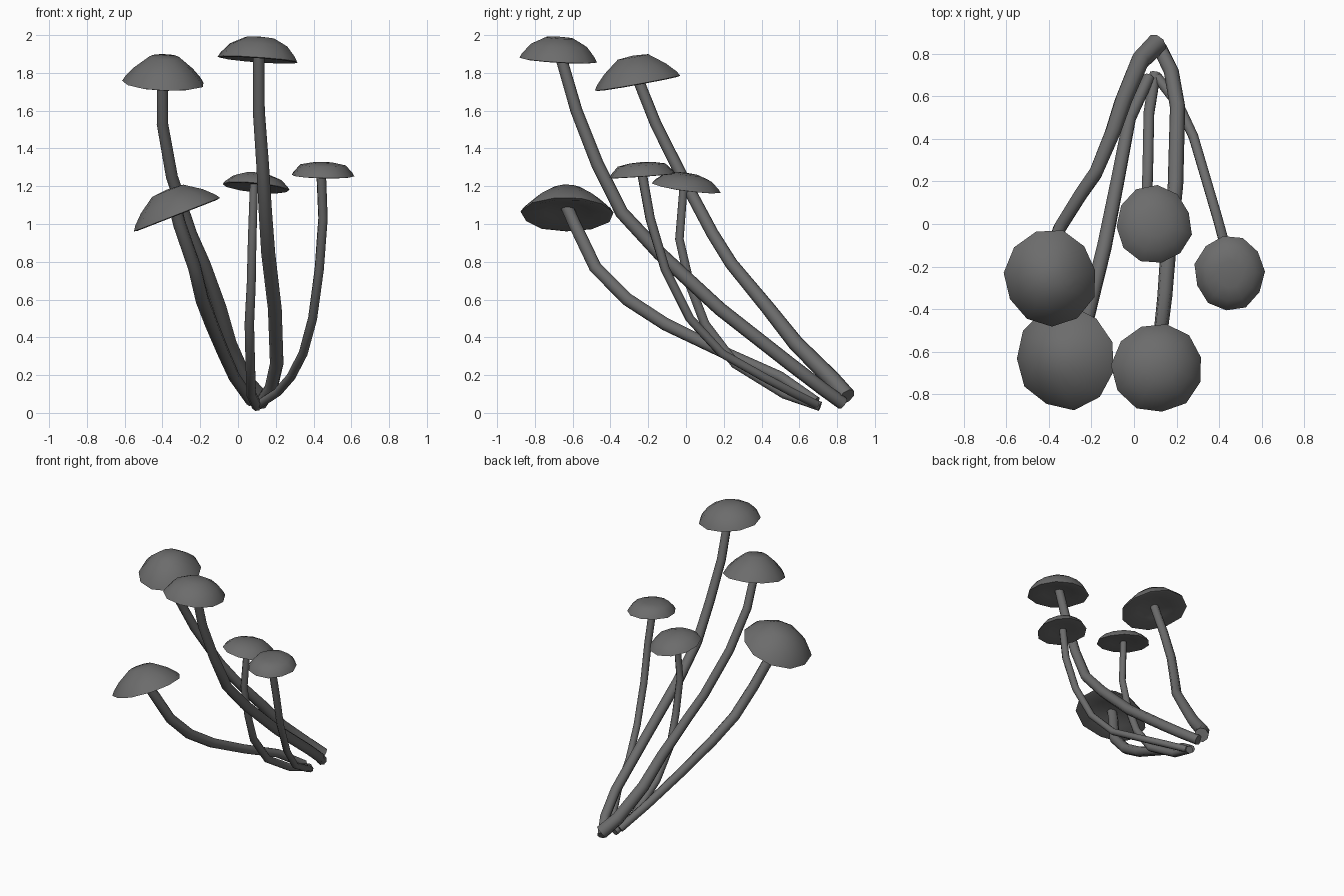
import bpy, bmesh, math, random
from mathutils import Vector

if "Cube" in bpy.data.objects:
    bpy.data.objects.remove(bpy.data.objects["Cube"])

random.seed(4)

grey = bpy.data.materials.new("dark_grey")
grey.diffuse_color = (0.15, 0.15, 0.15, 1)
grey.use_nodes = True
grey.node_tree.nodes["Principled BSDF"].inputs["Base Color"].default_value = grey.diffuse_color


def finish(obj, convert=False):
    bpy.ops.object.select_all(action='DESELECT')
    obj.select_set(True)
    bpy.context.view_layer.objects.active = obj
    obj.data.materials.append(grey)
    if convert:
        bpy.ops.object.convert(target='MESH')
    bpy.ops.object.shade_smooth_by_angle(angle=math.radians(50))


def add_stem(name, points, radii):
    """Eight-sided tapered tube along a path; radii run (top, middle, base)."""
    curve = bpy.data.curves.new(name, 'CURVE')
    curve.dimensions = '3D'
    curve.bevel_depth = 1.0
    curve.bevel_resolution = 2
    curve.use_fill_caps = True
    spline = curve.splines.new('POLY')
    spline.points.add(len(points) - 1)
    top, mid, base = radii
    for i, (p, co) in enumerate(zip(spline.points, points)):
        t = 2 * i / (len(points) - 1)
        p.co = (*co, 1)
        p.radius = top + (mid - top) * t if t < 1 else mid + (base - mid) * (t - 1)
    obj = bpy.data.objects.new(name, curve)
    bpy.context.collection.objects.link(obj)
    finish(obj, convert=True)


def add_cap(name, centre, rx, ry, height, slope, shoulder, sides=11):
    """Lathed dome with a shallow hollow underside, tilted by slope (dz/dx, dz/dy)."""
    profile = [(0.36, 0.95), (0.72, shoulder), (0.93, shoulder * 0.34), (1.0, 0.0),
               (0.92, -0.03), (0.5, 0.12), (0.14, 0.2)]
    turn = Vector((0, 0, 1)).rotation_difference(Vector((-slope[0], -slope[1], 1)))
    phase = random.uniform(0, 1)
    wobble = [random.uniform(0.97, 1.04) for _ in range(sides)]
    bm = bmesh.new()

    def vert(x, y, z):
        return bm.verts.new(turn @ Vector((x, y, z)) + Vector(centre))

    rings = []
    for r, z in profile:
        ring = []
        for k in range(sides):
            a = phase + math.tau * k / sides
            ring.append(vert(rx * r * wobble[k] * math.cos(a),
                             ry * r * wobble[k] * math.sin(a), z * height))
        rings.append(ring)
    apex, under = vert(0, 0, height), vert(0, 0, height * 0.2)
    for k in range(sides):
        n = (k + 1) % sides
        bm.faces.new((apex, rings[0][k], rings[0][n]))
        for a, b in zip(rings, rings[1:]):
            bm.faces.new((a[k], b[k], b[n], a[n]))
        bm.faces.new((under, rings[-1][n], rings[-1][k]))
    bmesh.ops.recalc_face_normals(bm, faces=bm.faces)
    mesh = bpy.data.meshes.new(name)
    bm.to_mesh(mesh)
    bm.free()
    obj = bpy.data.objects.new(name, mesh)
    bpy.context.collection.objects.link(obj)
    finish(obj)


# Stems, from under the cap down to the shared root
add_stem("tall_stem", [
    (.11, -.67, 1.91), (.11, -.58, 1.6), (.13, -.47, 1.32), (.145, -.34, 1.06),
    (.16, -.14, .845), (.195, .18, .55), (.205, .55, .26), (.175, .72, .13), (.12, .83, .05)],
    (.03, .037, .035))
add_stem("left_stem", [
    (-.40, -.26, 1.78), (-.40, -.16, 1.53), (-.35, -.02, 1.25), (-.25, .14, .95),
    (-.18, .24, .79), (-.10, .43, .56), (-.05, .58, .37), (.03, .77, .18), (.11, .85, .085)],
    (.029, .034, .05))
add_stem("leaning_stem", [
    (-.335, -.635, 1.10), (-.31, -.59, 1.0), (-.23, -.48, .77), (-.19, -.31, .6),
    (-.14, -.11, .47), (-.08, .19, .325), (-.02, .50, .19), (.07, .69, .06)],
    (.034, .037, .028))
add_stem("middle_stem", [
    (.085, -.01, 1.23), (.075, -.035, .92), (.07, .02, .68), (.06, .10, .47),
    (.065, .26, .26), (.07, .52, .1), (.10, .71, .035)],
    (.023, .027, .027))
add_stem("right_stem", [
    (.44, -.235, 1.28), (.45, -.19, 1.03), (.43, -.11, .76), (.395, .02, .5),
    (.345, .19, .315), (.28, .41, .19), (.21, .56, .11), (.11, .69, .045)],
    (.026, .024, .024))

# Caps
add_cap("tall_cap", (.112, -.675, 1.87), .214, .212, .122, (-.07, -.06), .63)
add_cap("left_cap", (-.392, -.255, 1.747), .217, .228, .147, (-.03, .18), .52)
add_cap("leaning_cap", (-.322, -.628, 1.05), .25, .243, .143, (.39, 0), .53)
add_cap("middle_cap", (.095, -.005, 1.193), .178, .185, .076, (-.1, -.14), .65)
add_cap("right_cap", (.45, -.232, 1.255), .164, .178, .073, (-.02, .07), .78)
